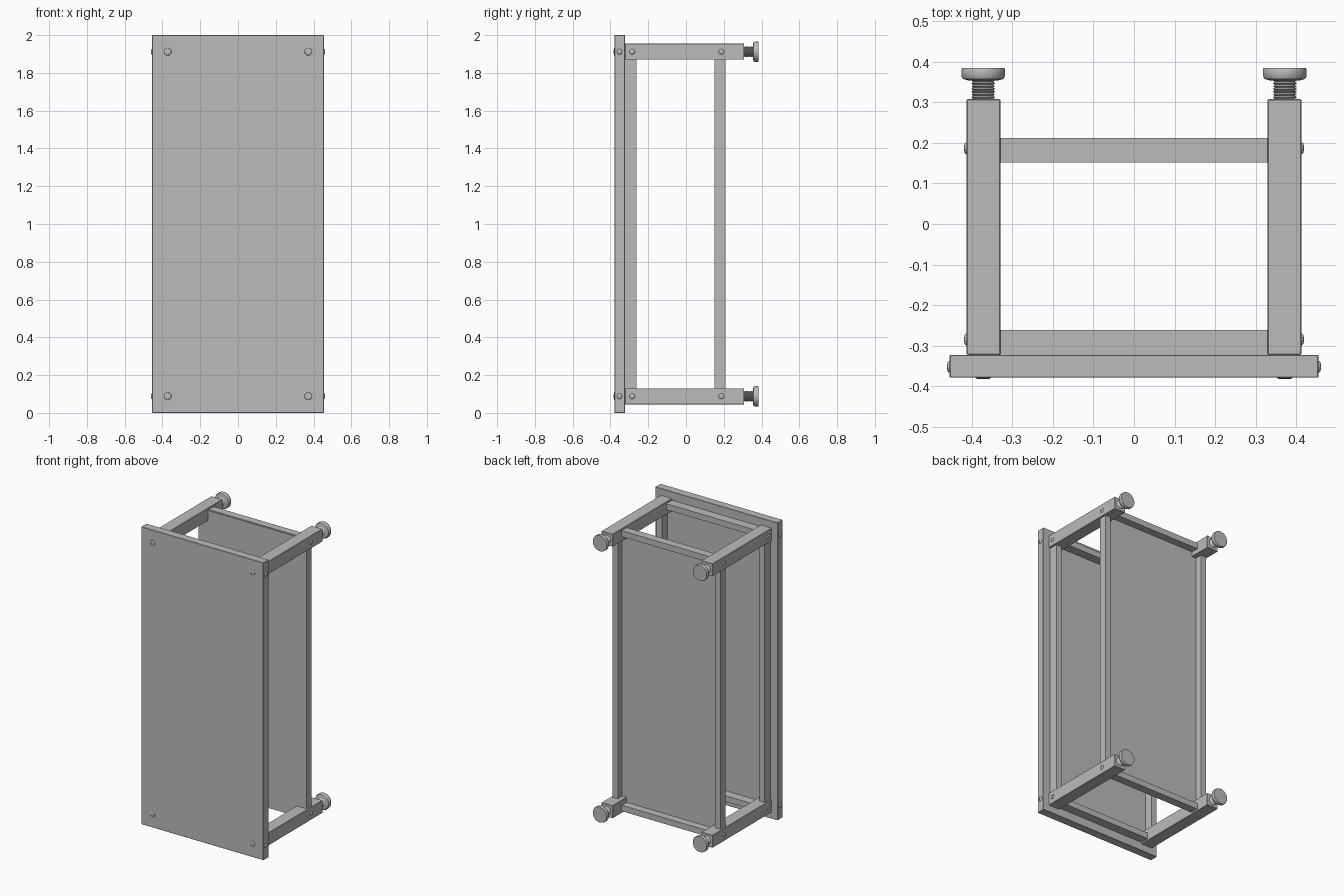
import bpy, bmesh, math
from mathutils import Vector

default = bpy.data.objects.get("Cube")
if default:
    bpy.data.objects.remove(default, do_unlink=True)

GREY = (0.5, 0.5, 0.5, 1)
grey = bpy.data.materials.new("plain grey")
grey.use_nodes = True
grey.diffuse_color = GREY
grey.node_tree.nodes["Principled BSDF"].inputs["Base Color"].default_value = GREY


def finish(name, bm):
    """Turn a bmesh into a grey object."""
    bmesh.ops.recalc_face_normals(bm, faces=bm.faces)
    mesh = bpy.data.meshes.new(name)
    bm.to_mesh(mesh)
    bm.free()
    mesh.materials.append(grey)
    ob = bpy.data.objects.new(name, mesh)
    bpy.context.collection.objects.link(ob)
    return ob


def box(name, low, high, bevel=0.002):
    """Box between two corners, with slightly eased edges."""
    low, high = Vector(low), Vector(high)
    bm = bmesh.new()
    bmesh.ops.create_cube(bm, size=1)
    bmesh.ops.scale(bm, vec=high - low, verts=bm.verts)
    bmesh.ops.translate(bm, vec=(low + high) / 2, verts=bm.verts)
    if bevel:
        bmesh.ops.bevel(bm, geom=bm.edges[:], offset=bevel, segments=1, affect='EDGES')
    return finish(name, bm)


def turned(name, profile, place, axis, steps=24):
    """Revolve (radius, height) points and point the part along axis."""
    bm = bmesh.new()
    verts = [bm.verts.new((r, 0, h)) for r, h in profile]
    edges = [bm.edges.new(pair) for pair in zip(verts, verts[1:])]
    bmesh.ops.spin(bm, geom=verts + edges, cent=(0, 0, 0), axis=(0, 0, 1),
                   angle=math.tau, steps=steps)
    bmesh.ops.remove_doubles(bm, verts=bm.verts, dist=0.00005)
    turn = Vector((0, 0, 1)).rotation_difference(Vector(axis)).to_matrix()
    bmesh.ops.rotate(bm, matrix=turn, cent=(0, 0, 0), verts=bm.verts)
    bmesh.ops.translate(bm, vec=place, verts=bm.verts)
    ob = finish(name, bm)
    bpy.ops.object.select_all(action='DESELECT')
    bpy.context.view_layer.objects.active = ob
    ob.select_set(True)
    bpy.ops.object.shade_smooth_by_angle(angle=math.radians(35))
    return ob


def span(a, b, side, middle=0):
    """Range a..b mirrored to the given side of a middle plane."""
    return sorted((middle + side * a, middle + side * b))


# Shared sizes
HALF_X, TOP_Y = 0.455, -0.323
LEG_IN, LEG_OUT = 0.33, 0.413
LEG_X, LEG_Z = 0.372, 0.907
RAIL_IN, RAIL_OUT = 0.362, 0.402

# Domed bolt head with a socket in its centre
BOLT = [(0, 0.002), (0.006, 0.002), (0.006, 0.006), (0.011, 0.005),
        (0.014, 0.002), (0.015, -0.003)]
FLAT_BOLT = [(r * 1.35, h * 0.6) for r, h in BOLT]

# Foot disc with rounded rim
FOOT = [(0, 0.043), (0.052, 0.043), (0.054, 0.038), (0.054, 0.023),
        (0.05, 0.016), (0.036, 0.012), (0, 0.012)]

# Screw thread rings between the leg and the foot disc
THREAD = []
for i in range(8):
    THREAD += [(0.025, i * 0.007), (0.029, i * 0.007 + 0.0035)]

# Table top and shelf panels
box("table_top", (-HALF_X, -0.379, 0), (HALF_X, TOP_Y, 2))
box("shelf_panel", (-RAIL_OUT, 0.152, 0.06), (RAIL_OUT, 0.161, 1.94), 0)

for sx in (-1, 1):
    # Long rails under the top and under the shelf
    x0, x1 = span(RAIL_IN, RAIL_OUT, sx)
    box("long_apron", (x0, TOP_Y, 0.12), (x1, -0.262, 1.88), 0)
    box("long_shelf_rail", (x0, 0.16, 0.12), (x1, 0.208, 1.88), 0)

    for sz in (-1, 1):
        z = 1 + sz * LEG_Z + sz * 0.005
        # Legs
        x0, x1 = span(LEG_IN, LEG_OUT, sx)
        z0, z1 = span(0.87, 0.955, sz, 1)
        box("leg", (x0, TOP_Y, z0), (x1, 0.308, z1))

        # Adjustable feet
        turned("foot_screw", THREAD, (sx * LEG_X, 0.302, z), (0, 1, 0))
        turned("foot_disc", FOOT, (sx * LEG_X, 0.342, z), (0, 1, 0), 32)

        # Side bolts on the top's edge and on the legs
        for y, x in ((-0.352, HALF_X), (-0.285, LEG_OUT), (0.187, LEG_OUT)):
            turned("side_bolt", BOLT, (sx * x, y, z), (sx, 0, 0))

        # Bolts on the face of the top
        turned("face_bolt", FLAT_BOLT, (sx * LEG_X, -0.379, z), (0, -1, 0))

for sz in (-1, 1):
    # Short rails between the legs
    z0, z1 = span(0.903, 0.943, sz, 1)
    box("short_apron", (-0.335, TOP_Y, z0), (0.335, -0.262, z1), 0)
    box("short_shelf_rail", (-0.335, 0.16, z0), (0.335, 0.212, z1), 0)
